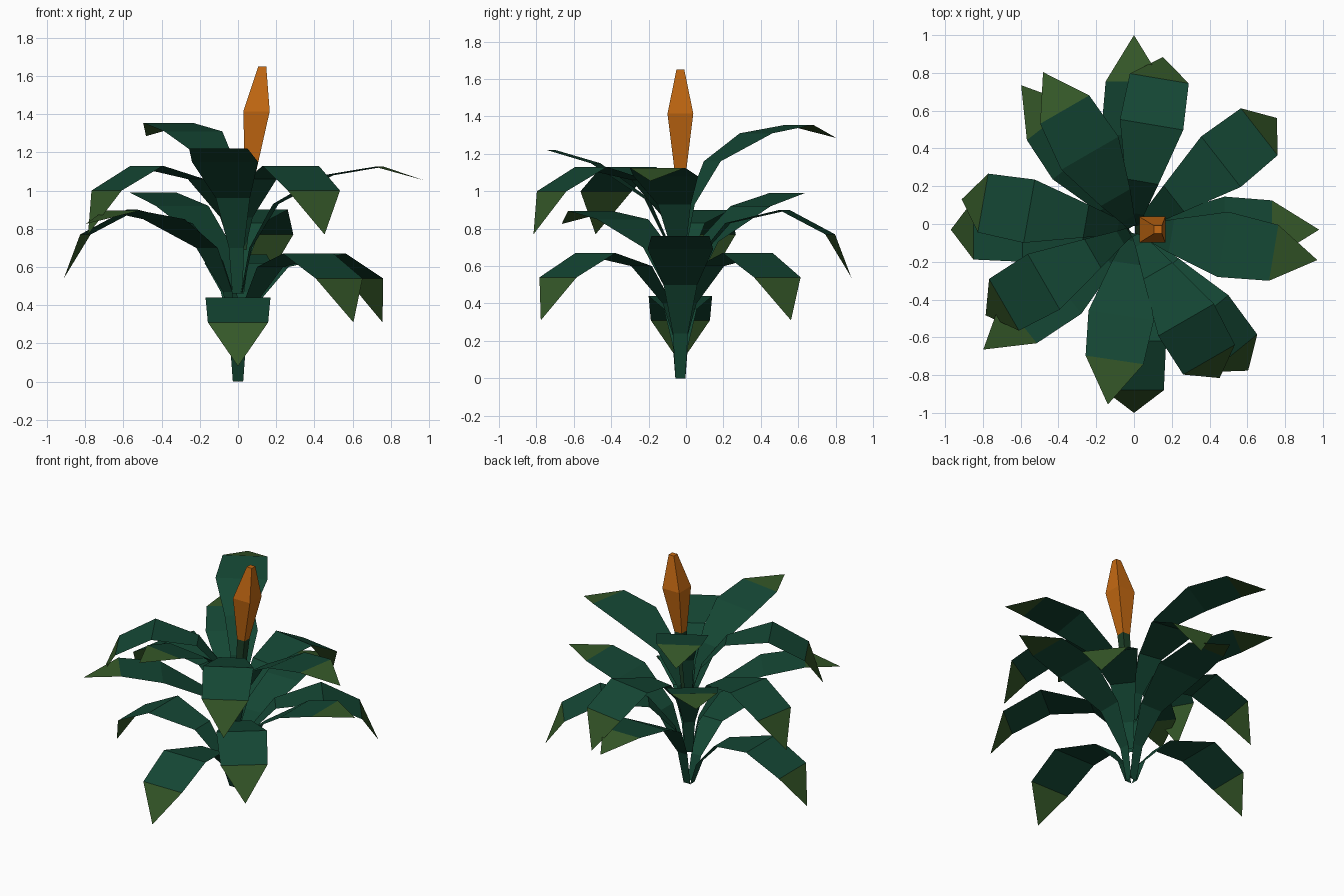
import bpy, math

if "Cube" in bpy.data.objects:
    bpy.data.objects.remove(bpy.data.objects["Cube"])

CY = -0.03  # the rosette sits slightly in front of the origin


def material(name, rgb):
    m = bpy.data.materials.new(name)
    m.diffuse_color = (*rgb, 1)
    m.use_nodes = True
    m.node_tree.nodes["Principled BSDF"].inputs["Base Color"].default_value = m.diffuse_color
    return m


LEAF = material("leaf_green", (0.007, 0.062, 0.034))
TIP = material("leaf_tip_green", (0.035, 0.095, 0.021))
STEM = material("stem_green", (0.012, 0.05, 0.02))
FLOWER = material("flower_orange", (0.55, 0.14, 0.006))


def mesh_object(name, verts, faces, mats, indices):
    me = bpy.data.meshes.new(name)
    me.from_pydata(verts, [], faces)
    for m in mats:
        me.materials.append(m)
    for p, i in zip(me.polygons, indices):
        p.material_index = i
    ob = bpy.data.objects.new(name, me)
    bpy.context.collection.objects.link(ob)


# Leaf profiles: (distance from centre, height, half width), ending in a point
DROOP = [(.03, 0, .027), (.09, .17, .04), (.27, .37, .088), (.59, .44, .17), (.85, .31, .158), (.97, .08, 0)]
ARCH = [(.02, 0, .027), (.07, .24, .04), (.21, .47, .09), (.50, .62, .175), (.785, .665, .15), (1.03, .595, 0)]
RISE = [(.02, 0, .027), (.06, .24, .04), (.19, .50, .09), (.48, .69, .175), (.73, .76, .155), (.98, .76, 0)]


def leaf(name, profile, angle, z0, scale):
    a = math.radians(angle)
    c, s = math.cos(a), math.sin(a)
    verts = []
    for r, z, h in profile:
        r *= scale
        for w in ((h, -h) if h else (0,)):
            verts.append((r * c - w * s, r * s + w * c + CY, z + z0))
    n = len(profile) - 2
    faces = [(2 * i, 2 * i + 1, 2 * i + 3, 2 * i + 2) for i in range(n)]
    faces.append((2 * n, 2 * n + 1, 2 * n + 2))
    mesh_object(name, verts, faces, [LEAF, TIP], [0] * n + [1])


# Four tiers of leaves, each turned and raised: two drooping, one arching, one rising
tiers = [
    (1.0, (270, 180), 90, 0),
    (.99, (309, 38), 218.5, 128),
    (.955, (170, 80.5), -9.4, 261.5),
    (.935, (300, 210), 120, None),
]
for t, (scale, droops, arch, rise) in enumerate(tiers):
    z0 = .23 * t
    for k, ang in enumerate(droops):
        leaf(f"drooping_leaf_{t}_{k}", DROOP, ang, z0, scale)
    leaf(f"arching_leaf_{t}", ARCH, arch, z0, scale)
    if rise is not None:
        leaf(f"rising_leaf_{t}", RISE, rise, z0, scale)


def square_loft(name, rows, mat):
    # rows: (centre x, height, half width)
    verts = []
    for x, z, h in rows:
        verts += [(x + i * h, CY + j * h, z) for i, j in ((-1, -1), (1, -1), (1, 1), (-1, 1))]
    faces = [(3, 2, 1, 0)]
    for k in range(len(rows) - 1):
        for i in range(4):
            j = (i + 1) % 4
            faces.append((4 * k + i, 4 * k + j, 4 * k + 4 + j, 4 * k + 4 + i))
    e = 4 * len(rows) - 4
    faces.append((e, e + 1, e + 2, e + 3))
    mesh_object(name, verts, faces, [mat], [0] * len(faces))


# Leaning flower spike on its short stalk
square_loft("flower_stalk", [(.025, .69, .02), (.065, 1.1, .03)], STEM)
square_loft("flower_spike", [(.065, 1.1, .03), (.097, 1.415, .069), (.127, 1.65, .021)], FLOWER)
